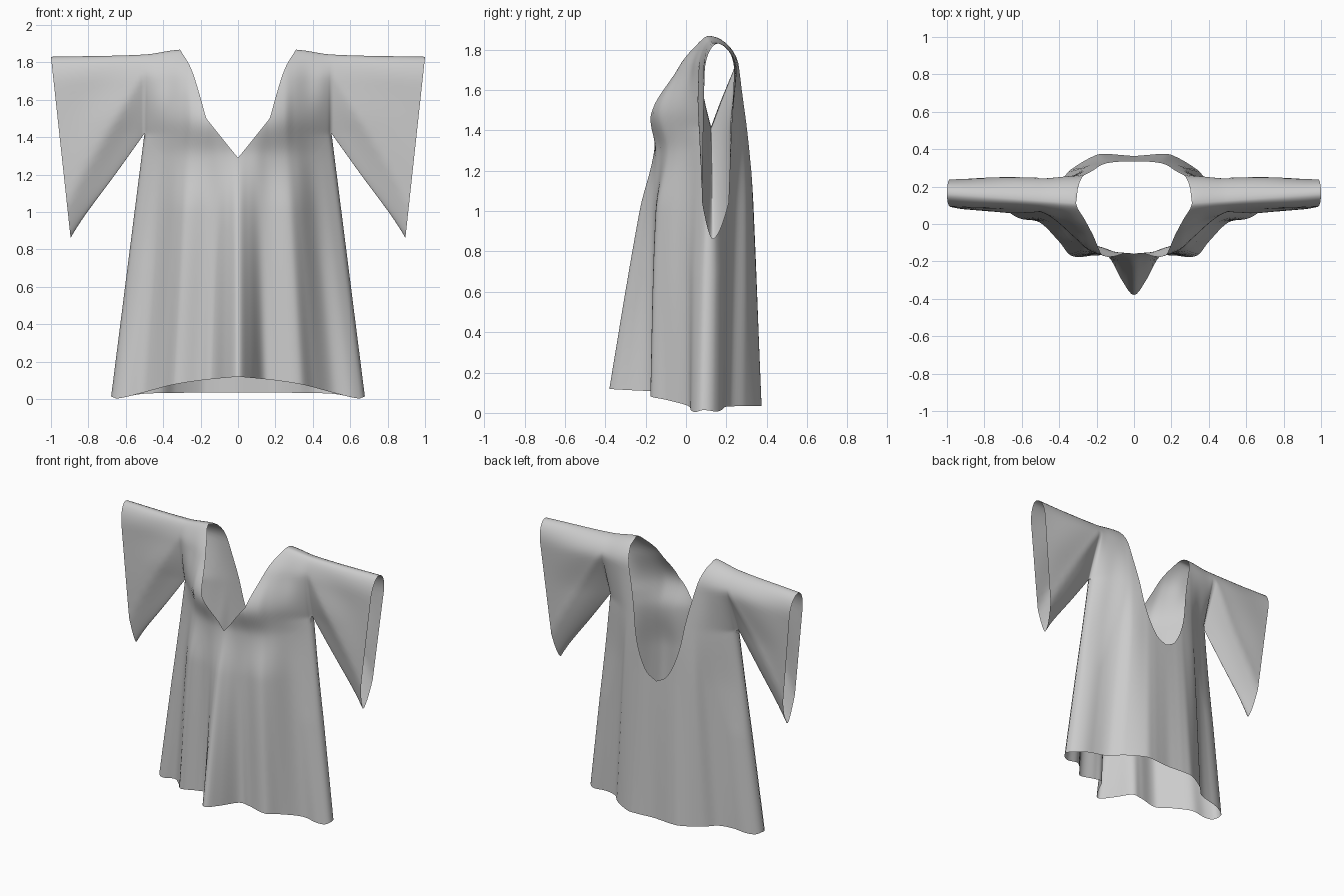
import bpy, bmesh, math

if "Cube" in bpy.data.objects:
    bpy.data.objects.remove(bpy.data.objects["Cube"])


def curve(keys, vals, x, flat=False):
    """Cubic interpolation through a few control values."""
    x = min(max(x, keys[0]), keys[-1])
    n = len(keys)
    i = next(k for k in range(n - 1) if x <= keys[k + 1])

    def tan(k):
        if flat and k == 0:
            return 0
        a, b = max(k - 1, 0), min(k + 1, n - 1)
        return (vals[b] - vals[a]) / (keys[b] - keys[a])
    h = keys[i + 1] - keys[i]
    u = (x - keys[i]) / h
    return ((2*u**3 - 3*u*u + 1) * vals[i] + (u**3 - 2*u*u + u) * h * tan(i)
            + (3*u*u - 2*u**3) * vals[i + 1] + (u**3 - u*u) * h * tan(i + 1))


def lerp(a, b, t):
    return a + (b - a) * t


def clamp(e):
    return min(max(e, 0), 1)


def cap(e):
    """Round closing profile at seams and folds."""
    return math.sqrt(1 - (1 - clamp(e)) ** 2)


ARM_X, ARM_Z, NECK_S = 0.5, 1.42, 0.62

# Depth of the drape: rows by height, columns by fraction of half width
S = [0, .1, .2, .3, .5, .6, .75, .9, 1]
FRONT = ([0, 1.0, 1.3, 1.5, 1.7, 1.87], [
    [-.40, -.31, -.18, -.17, -.172, -.09, .01, .02, .03],
    [-.23, -.20, -.165, -.15, -.145, -.10, .0, .04, .06],
    [-.158, -.154, -.148, -.13, -.095, -.06, .0, .04, .06],
    [-.17, -.17, -.175, -.172, -.135, -.09, -.03, .02, .05],
    [-.05, -.05, -.05, -.05, -.04, -.02, .02, .04, .06],
    [.05, .05, .05, .05, .05, .055, .06, .07, .07]])
BACK = ([0, 1.0, 1.4, 1.7, 1.87], [
    [.365, .37, .375, .37, .29, .22, .19, .185, .18],
    [.335, .335, .335, .33, .30, .25, .21, .195, .19],
    [.31, .31, .31, .31, .29, .27, .24, .23, .22],
    [.265, .265, .265, .265, .265, .26, .255, .25, .25],
    [.24, .24, .24, .24, .24, .24, .24, .24, .24]])

# Hem height and neckline height for each side
HEM = {'f': ([0, .3, .53, .75, .95, 1], [.12, .10, .075, .035, .003, .015]),
       'b': ([0, .4, .75, .95, 1], [.035, .034, .028, .006, .015])}
NECK = {'f': ([0, .085, .16, .17, .18, .2, .25, .31],
              [1.29, 1.395, 1.488, 1.502, 1.535, 1.61, 1.765, 1.868]),
        'b': ([0, .08, .16, .22, .28, .31], [1.0, 1.06, 1.25, 1.53, 1.77, 1.868])}


def depth(side, s, z):
    zs, rows = FRONT if side == 'f' else BACK
    return curve(zs, [curve(S, r, s, True) for r in rows], z)


def shoulder(x):
    return curve([0, .31, .5, 1], [1.868, 1.868, 1.842, 1.83], x)


def middle(x, z):
    return lerp(.06, .11, clamp(z / ARM_Z)) + .05 * clamp((x - .3) / .7)


def body_point(side, s, z):
    x = s * lerp(.68, ARM_X, clamp(z / ARM_Z))
    # round side fold below, pinched underarm above
    a = cap((1 - s) * .55 / lerp(.12, .25, clamp((z - .7) / .7)))
    b = clamp((z - ARM_Z) / .32) ** .9
    m = middle(x, z)
    q = (1 - (1 - a) * (1 - b)) * cap((shoulder(x) - z) / .15)
    return (x, m + (depth(side, s, z) - m) * q, z)


def sleeve_point(side, r, t):
    # underside edge to shoulder edge, ending at the slanted cuff
    bx = lerp(ARM_X, .895, r)
    bz = lerp(ARM_Z, .862, r) + .012 * math.sin(math.pi * r ** 3)
    tx = lerp(ARM_X, 1.0, r)
    tz = shoulder(tx)
    x, z = lerp(bx, tx, t), lerp(bz, tz, t)
    m = middle(x, z)
    cuff = curve([.86, 1.1, 1.6, 1.83], [.08, .08, .09, .095] if side == 'f'
                 else [.205, .215, .235, .245], z)
    d = lerp(depth(side, 1, max(z, ARM_Z)), cuff, r)
    # soft diagonal folds radiating from the underarm
    d += .006 * math.sin(math.pi * r) * math.sin(9 * t + 2 * r)
    low = clamp(t * (tz - bz) / lerp(.32, .18, r)) ** lerp(.9, .55, r)
    return (x, m + (d - m) * low * cap((tz - z) / .15), z)


LOW, UP = 36, 28
ROWS = [(1 - math.cos(math.pi * j / UP)) / 2 for j in range(UP + 1)]
COLS = [NECK_S * i / 31 for i in range(31)] + [lerp(NECK_S, 1, i / 18) for i in range(19)]


def body_column(side, s):
    lo = curve(*HEM[side], s)
    x = s * ARM_X
    hi = curve(*NECK[side], x) if s < NECK_S else shoulder(x)
    mid = lerp(.85, ARM_Z, s)
    zs = [lerp(lo, mid, j / LOW) for j in range(LOW)] + [lerp(mid, hi, t) for t in ROWS]
    return [body_point(side, s, z) for z in zs]


def add_sheet(bm, columns, flip):
    grid = [[bm.verts.new(p) for p in col] for col in columns]
    for a, b in zip(grid, grid[1:]):
        for j in range(len(a) - 1):
            f = [a[j], b[j], b[j + 1], a[j + 1]]
            bm.faces.new(f[::-1] if flip else f)


# Half garment: front and back panels with sleeve panels, sewn together
bm = bmesh.new()
for side in 'fb':
    add_sheet(bm, [body_column(side, s) for s in COLS], side == 'b')
    add_sheet(bm, [[sleeve_point(side, i / 26, t) for t in ROWS] for i in range(27)],
              side == 'b')
bmesh.ops.remove_doubles(bm, verts=bm.verts, dist=.0004)
mesh = bpy.data.meshes.new("robe")
bm.to_mesh(mesh)
bm.free()
robe = bpy.data.objects.new("robe", mesh)
bpy.context.collection.objects.link(robe)

# Mirror to the other half
mirror = robe.modifiers.new("mirror", 'MIRROR')
mirror.use_clip = True
mirror.merge_threshold = .0005

# Soft cloth shading
for p in mesh.polygons:
    p.use_smooth = True
